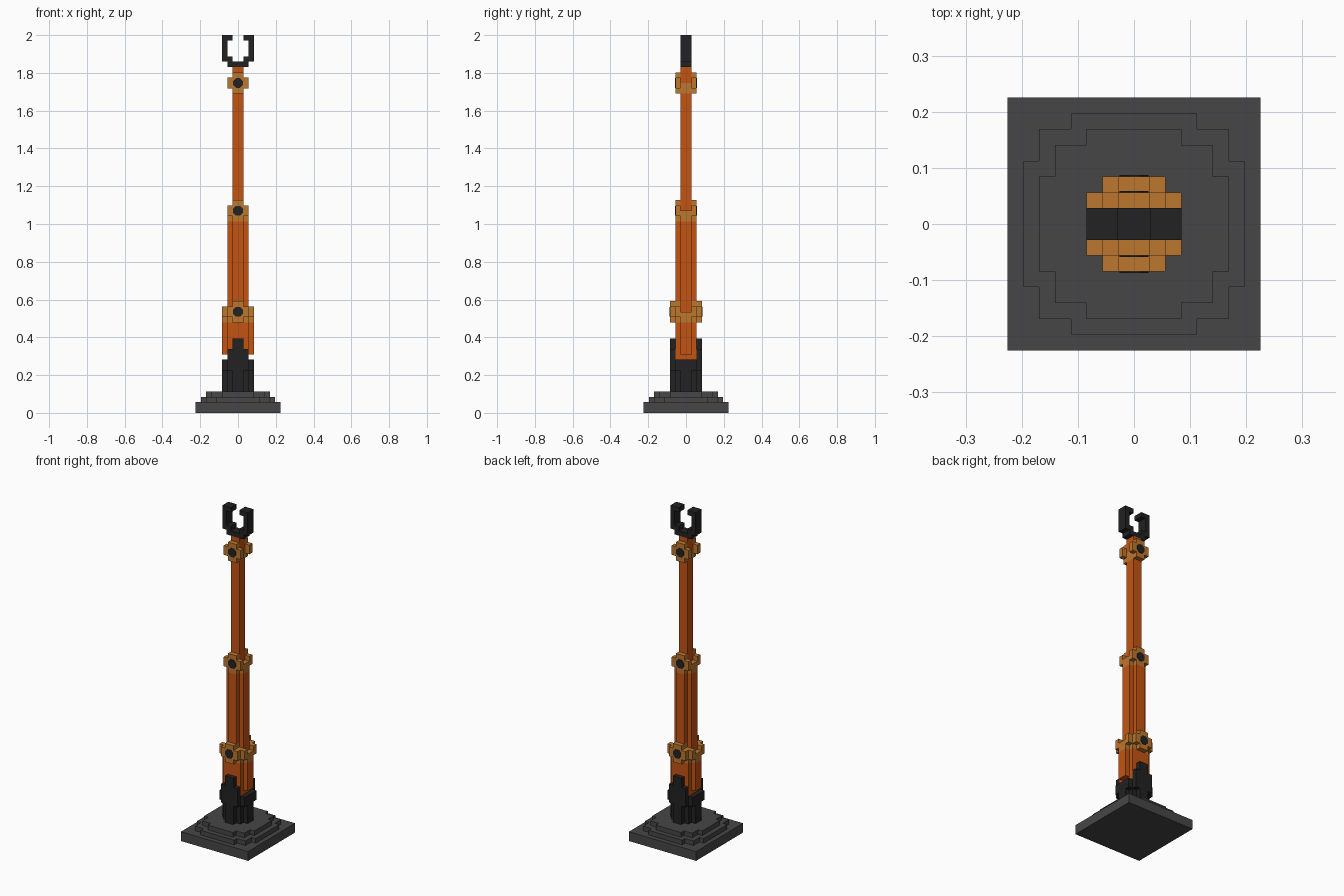
import bpy, bmesh, math
from mathutils import Matrix

if "Cube" in bpy.data.objects:
    bpy.data.objects.remove(bpy.data.objects["Cube"], do_unlink=True)

U = 2 / 71  # one block


def material(name, rgb):
    m = bpy.data.materials.new(name)
    m.use_nodes = True
    m.diffuse_color = (*rgb, 1)
    m.node_tree.nodes["Principled BSDF"].inputs["Base Color"].default_value = (*rgb, 1)
    return m


BASE = material("dark grey", (0.062, 0.062, 0.062))
BLACK = material("black", (0.016, 0.016, 0.016))
ORANGE = material("burnt orange", (0.55, 0.088, 0.006))
TAN = material("tan", (0.51, 0.185, 0.028))


def stepped(corners, cz=0):
    """Four-way symmetric stair outline from its outer corners (a falling, b rising)."""
    q = []
    for i, (a, b) in enumerate(corners):
        q.append((a, b))
        if i + 1 < len(corners):
            q.append((corners[i + 1][0], b))
    q2 = [(-a, b) for a, b in reversed(q)]
    q3 = [(-a, -b) for a, b in q]
    q4 = [(a, -b) for a, b in reversed(q)]
    return [(a, b + cz) for a, b in q + q2 + q3 + q4]


def mirrored(half):
    return half + [(-a, b) for a, b in reversed(half) if a > 0]


def part(name, mat, pieces):
    """Each piece is (outline, axis, start, end), in blocks."""
    bm = bmesh.new()
    for outline, axis, lo, hi in pieces:
        place = (lambda a, b, t: (a, b, t)) if axis == "z" else (lambda a, b, t: (a, t, b))
        bottom = [bm.verts.new(place(a, b, lo)) for a, b in outline]
        top = [bm.verts.new(place(a, b, hi)) for a, b in outline]
        bm.faces.new(bottom[::-1])
        bm.faces.new(top)
        n = len(outline)
        for i in range(n):
            j = (i + 1) % n
            bm.faces.new((bottom[i], bottom[j], top[j], top[i]))
    bmesh.ops.recalc_face_normals(bm, faces=bm.faces)
    bmesh.ops.transform(bm, matrix=Matrix.Scale(U, 4), verts=bm.verts)
    me = bpy.data.meshes.new(name)
    bm.to_mesh(me)
    bm.free()
    me.materials.append(mat)
    ob = bpy.data.objects.new(name, me)
    bpy.context.collection.objects.link(ob)
    return ob


WIDE = stepped([(3, 1), (2, 2)])
PLUS = stepped([(2, 1), (1, 2)])
SLIM = stepped([(1, 1)])

# Stepped base
part("base_plate", BASE, [(stepped([(8, 8)]), "z", 0, 2)])
part("base_lower_step", BASE, [(stepped([(7, 4), (6, 6), (4, 7)]), "z", 2, 3)])
part("base_upper_step", BASE, [(stepped([(6, 3), (5, 5), (3, 6)]), "z", 3, 4)])

# Black swivel column with a rounded ear at front and back
part("column", BLACK, [(stepped([(3, 1), (2, 2), (1, 3)]), "z", 4, 8),
                       (stepped([(3, 2)]), "z", 8, 10)])
ear = mirrored([(2, 8), (2, 12), (1, 12), (1, 14)])
for side, lo in (("front", -3), ("back", 2)):
    part(side + "_column_ear", BLACK, [(ear, "y", lo, lo + 1)])

# Arm segments, with a tongue reaching down to each pivot
part("lower_arm", ORANGE, [(stepped([(2, 2)]), "z", 10, 11), (WIDE, "z", 11, 17)])
part("middle_arm", ORANGE, [(stepped([(2, 1)]), "z", 19, 21), (PLUS, "z", 21, 36)])
part("upper_arm", ORANGE, [(SLIM, "z", 38, 60)])
part("wrist", ORANGE, [(SLIM, "z", 62, 65)])


# Forked joints: block below the pivot, cheeks at front and back, bolt faces
def joint(name, pivot, section, cheeks):
    part(name + "_block", TAN, [(section, "z", pivot - 2, pivot)])
    bolt = [(math.cos(a), pivot + math.sin(a))
            for a in (math.radians(22.5 + 45 * i) for i in range(8))]
    for side, s in (("front", -1), ("back", 1)):
        part(f"{name}_{side}_cheek", TAN,
             [(stepped(c, pivot), "y", *sorted((s * lo, s * hi))) for c, lo, hi in cheeks])
        face = s * cheeks[-1][2]
        part(f"{name}_{side}_bolt", BLACK,
             [(bolt, "y", *sorted((face - s * 0.1, face + s * 0.1)))])


disc = [(2, 1), (1, 2)]
joint("lower_joint", 19, WIDE, [([(3, 1), (1, 2)], 1, 2), (disc, 2, 3)])
joint("middle_joint", 38, stepped([(2, 1)]), [(disc, 1, 2)])
joint("upper_joint", 62, SLIM, [(disc, 1, 2)])

# Open claw
claw = mirrored([(0, 65), (2, 65), (2, 66), (3, 66), (3, 71), (1, 71),
                 (1, 70), (2, 70), (2, 67), (1, 67), (1, 66), (0, 66)])
part("claw", BLACK, [(claw, "y", -1, 1)])
